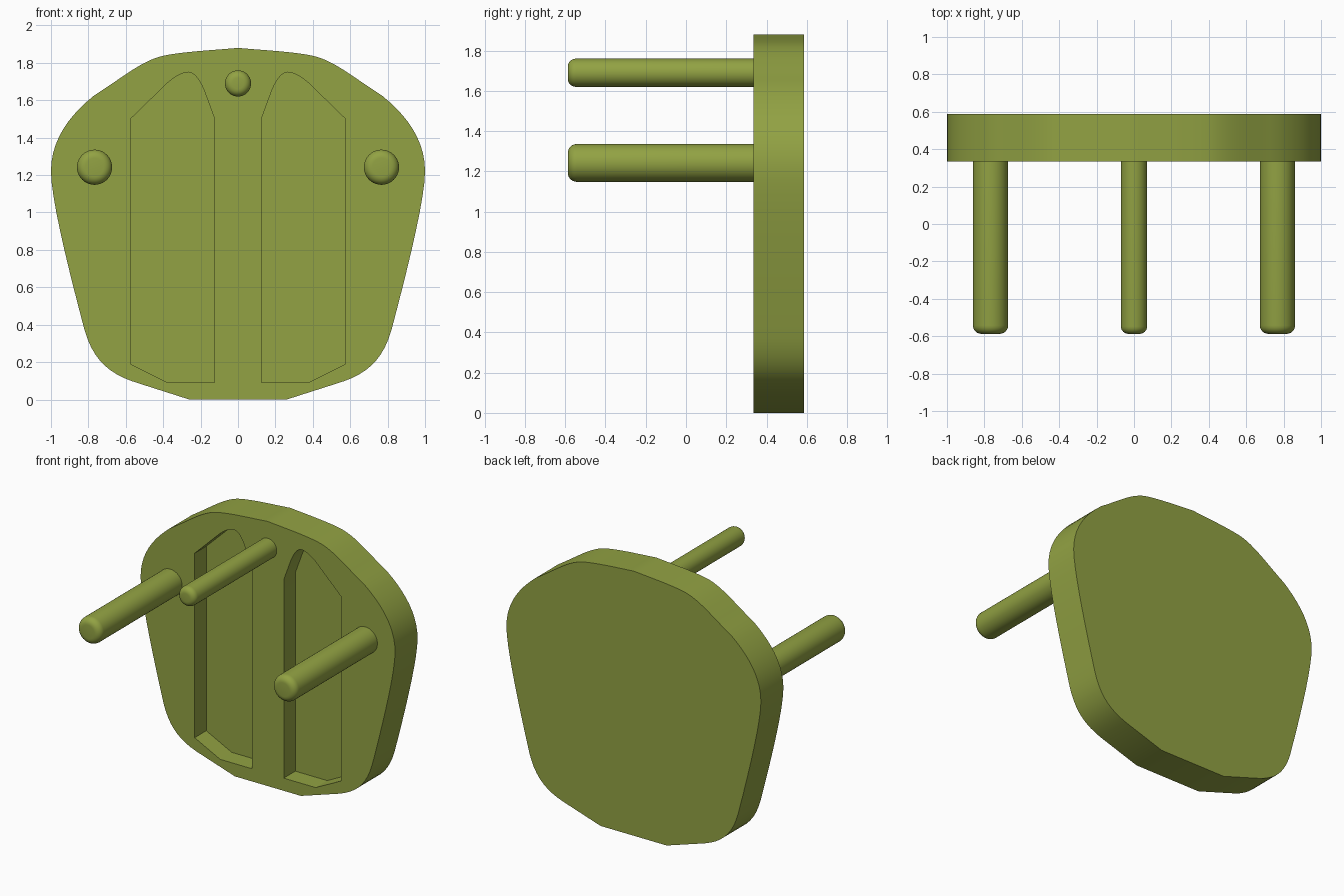
import bpy, bmesh, math
from mathutils import Vector
from mathutils.geometry import interpolate_bezier

if "Cube" in bpy.data.objects:
    bpy.data.objects.remove(bpy.data.objects["Cube"])

olive = bpy.data.materials.new("olive green")
olive.diffuse_color = (0.287, 0.361, 0.056, 1)
olive.use_nodes = True
olive.node_tree.nodes["Principled BSDF"].inputs["Base Color"].default_value = olive.diffuse_color

FRONT, BACK, TIP = 0.335, 0.5875, -0.5875   # plate faces and pin ends along y
POCKET_DEPTH = 0.13


def path(start, segments, steps=10):
    """Chain of straight (1 point) and Bezier (3 points) segments."""
    pts = [Vector(start)]
    for seg in segments:
        if len(seg) == 1:
            pts.append(Vector(seg[0]))
        else:
            h1, h2, end = (Vector(p) for p in seg)
            pts += [p.to_2d() for p in interpolate_bezier(pts[-1], h1, h2, end, steps + 1)[1:]]
    return pts


def finish(name, bm):
    bmesh.ops.recalc_face_normals(bm, faces=bm.faces[:])
    mesh = bpy.data.meshes.new(name)
    bm.to_mesh(mesh)
    bm.free()
    mesh.materials.append(olive)
    obj = bpy.data.objects.new(name, mesh)
    bpy.context.collection.objects.link(obj)
    return obj


def prism(name, outline, y0, y1):
    """Extrude an x-z outline along y."""
    bm = bmesh.new()
    face = bm.faces.new([bm.verts.new((x, y0, z)) for x, z in outline])
    out = bmesh.ops.extrude_face_region(bm, geom=[face])
    verts = [v for v in out["geom"] if isinstance(v, bmesh.types.BMVert)]
    bmesh.ops.translate(bm, verts=verts, vec=(0, y1 - y0, 0))
    return finish(name, bm)


def smooth(obj, angle):
    bpy.ops.object.select_all(action='DESELECT')
    obj.select_set(True)
    bpy.context.view_layer.objects.active = obj
    bpy.ops.object.shade_smooth_by_angle(angle=math.radians(angle))


def pin(name, x, z, radius, bevel):
    """Round pin with a softened tip, lathed around the y axis."""
    profile = [(0, TIP)]
    for i in range(7):
        a = math.pi / 2 * i / 6
        profile.append((radius - bevel + bevel * math.sin(a), TIP + bevel - bevel * math.cos(a)))
    profile += [(radius, FRONT + 0.02), (0, FRONT + 0.02)]
    bm = bmesh.new()
    verts = [bm.verts.new((x + r, y, z)) for r, y in profile]
    edges = [bm.edges.new(pair) for pair in zip(verts, verts[1:])]
    bmesh.ops.spin(bm, geom=verts + edges, cent=(x, 0, z), axis=(0, 1, 0),
                   angle=math.tau, steps=40)
    bmesh.ops.remove_doubles(bm, verts=bm.verts[:], dist=1e-4)
    smooth(finish(name, bm), 35)


# Shield-shaped plate: right half outline, mirrored
half = path((0.26, 0), [
    [(0.52, 0.083)],
    [(0.68, 0.13), (0.77, 0.20), (0.82, 0.37)],
    [(0.87, 0.56), (1.0, 1.05), (1.0, 1.22)],
    [(1.0, 1.39), (0.90, 1.52), (0.77, 1.625)],
    [(0.62, 1.72), (0.53, 1.80), (0.42, 1.833)],
    [(0.32, 1.86), (0.10, 1.87), (0, 1.88)],
])
plate = prism("plate", half + [Vector((-p.x, p.y)) for p in half[-2::-1]], FRONT, BACK)

# Two long pockets cut into the front of the plate
pocket = path((0.125, 0.09), [
    [(0.375, 0.09)], [(0.575, 0.19)], [(0.575, 1.5)], [(0.39, 1.68)],
    [(0.34, 1.73), (0.29, 1.75), (0.265, 1.75)],
    [(0.23, 1.75), (0.20, 1.70), (0.18, 1.65)],
    [(0.125, 1.5)],
])
for side in (1, -1):
    cutter = prism("pocket_cutter", [(side * x, z) for x, z in pocket],
                   FRONT - 0.1, FRONT + POCKET_DEPTH)
    cutter.hide_render = True
    mod = plate.modifiers.new("pocket", 'BOOLEAN')
    mod.operation, mod.solver, mod.object = 'DIFFERENCE', 'EXACT', cutter
    bpy.context.view_layer.objects.active = plate
    bpy.ops.object.modifier_apply(modifier=mod.name)
    bpy.data.objects.remove(cutter)
smooth(plate, 25)

# Three pins standing out of the front
pin("right_pin", 0.767, 1.242, 0.094, 0.045)
pin("left_pin", -0.767, 1.242, 0.094, 0.045)
pin("top_pin", 0, 1.69, 0.07, 0.04)
